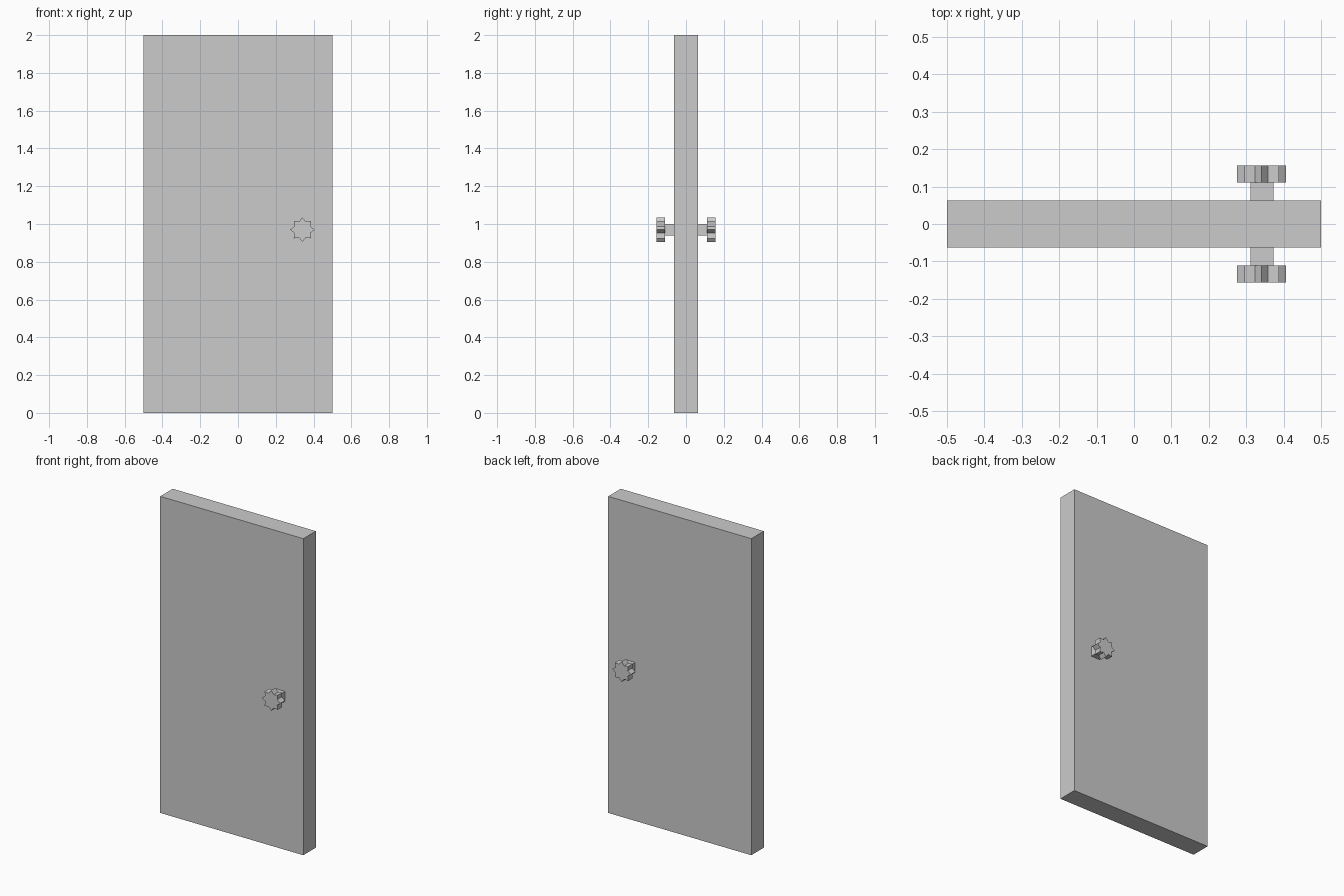
import bpy, bmesh, math

if "Cube" in bpy.data.objects:
    bpy.data.objects.remove(bpy.data.objects["Cube"])

KNOB_X, KNOB_Z = 0.341, 0.97
SLAB_Y, STEM_Y, KNOB_Y = 0.0625, 0.111, 0.156


def finish(name, bm):
    bmesh.ops.recalc_face_normals(bm, faces=bm.faces)
    mesh = bpy.data.meshes.new(name)
    bm.to_mesh(mesh)
    bm.free()
    obj = bpy.data.objects.new(name, mesh)
    bpy.context.collection.objects.link(obj)
    return obj


def prism(name, profile, y0, y1):
    """Extrude an (x, z) profile from y0 to y1."""
    bm = bmesh.new()
    face = bm.faces.new([bm.verts.new((x, y0, z)) for x, z in profile])
    ext = bmesh.ops.extrude_face_region(bm, geom=[face], use_keep_orig=True)
    verts = [g for g in ext["geom"] if isinstance(g, bmesh.types.BMVert)]
    bmesh.ops.translate(bm, vec=(0, y1 - y0, 0), verts=verts)
    return finish(name, bm)


def rect(x, z, hx, hz):
    return [(x - hx, z - hz), (x + hx, z - hz), (x + hx, z + hz), (x - hx, z + hz)]


# Door slab
prism("door_slab", rect(0, 1, 0.5, 1), -SLAB_Y, SLAB_Y)

# Eight-pointed star outline of the knob
star = []
for i in range(16):
    r = 0.065 if i % 2 == 0 else 0.046
    a = math.pi * i / 8
    star.append((KNOB_X + r * math.cos(a), KNOB_Z + r * math.sin(a)))

# Stem and knob on both sides
for side, s in (("front", -1), ("back", 1)):
    prism(side + "_knob_stem", rect(KNOB_X + 0.001, KNOB_Z, 0.031, 0.031), s * SLAB_Y, s * STEM_Y)
    prism(side + "_knob", star, s * STEM_Y, s * KNOB_Y)
